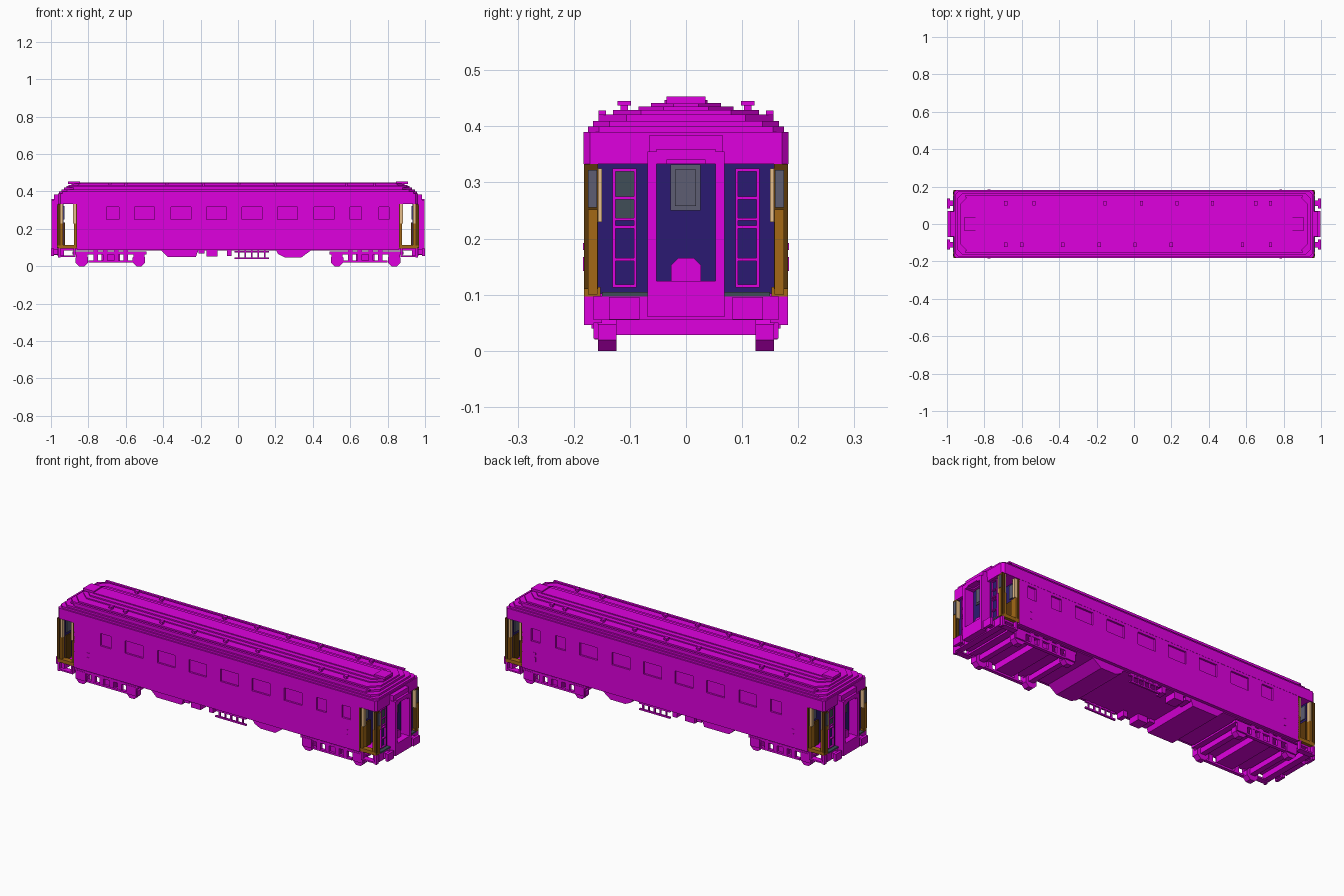
import bpy, bmesh, math

cube = bpy.data.objects.get("Cube")
if cube:
    bpy.data.objects.remove(cube, do_unlink=True)


def material(name, rgb):
    m = bpy.data.materials.new(name)
    m.use_nodes = True
    m.diffuse_color = (*rgb, 1)
    b = m.node_tree.nodes["Principled BSDF"]
    b.inputs["Base Color"].default_value = (*rgb, 1)
    b.inputs["Roughness"].default_value = 0.8
    return m


MAGENTA = material("magenta", (0.74, 0.0, 0.74))
BLUE = material("dark blue", (0.024, 0.010, 0.17))
BROWN = material("dark brown", (0.105, 0.04, 0.003))
GOLD = material("golden brown", (0.37, 0.14, 0.008))
TAN = material("tan", (0.85, 0.55, 0.27))
GREY = material("grey", (0.11, 0.11, 0.17))
SLATE = material("slate", (0.05, 0.075, 0.095))

# Symmetry sets: signs applied to x and y
ONE = [(1, 1)]
ENDS = [(1, 1), (-1, 1)]
SIDES = [(1, 1), (1, -1)]
TURN = [(1, 1), (-1, -1)]
FOUR = [(1, 1), (-1, 1), (1, -1), (-1, -1)]


def finish(name, bm, mat):
    bmesh.ops.recalc_face_normals(bm, faces=bm.faces)
    me = bpy.data.meshes.new(name)
    bm.to_mesh(me)
    bm.free()
    me.materials.append(mat)
    ob = bpy.data.objects.new(name, me)
    bpy.context.collection.objects.link(ob)


def prisms(name, mat, items, sym=ONE):
    """items: (outline points, start, end, axis); outline is xy for 'z', xz for 'y', yz for 'x'."""
    place = {"z": lambda p, t: (p[0], p[1], t),
             "y": lambda p, t: (p[0], t, p[1]),
             "x": lambda p, t: (t, p[0], p[1])}
    bm = bmesh.new()
    for sx, sy in sym:
        for pts, a, b, axis in items:
            rings = []
            for t in (a, b):
                ring = []
                for p in pts:
                    x, y, z = place[axis](p, t)
                    ring.append(bm.verts.new((x * sx, y * sy, z)))
                rings.append(ring)
            bm.faces.new(rings[0])
            bm.faces.new(rings[1][::-1])
            for i in range(len(pts)):
                j = (i + 1) % len(pts)
                bm.faces.new((rings[0][i], rings[0][j], rings[1][j], rings[1][i]))
    finish(name, bm, mat)


def boxes(name, mat, items, sym=ONE):
    """items: (x0, x1, y0, y1, z0, z1)"""
    prisms(name, mat, [([(a, c), (b, c), (b, d), (a, d)], e, f, "z")
                       for a, b, c, d, e, f in items], sym)


def plan(hl, hw, cx, cy):
    """Rectangle outline with cut corners."""
    return [(hl, -hw + cy), (hl, hw - cy), (hl - cx, hw), (-hl + cx, hw),
            (-hl, hw - cy), (-hl, -hw + cy), (-hl + cx, -hw), (hl - cx, -hw)]


# Side walls: bands and piers around recessed windows
windows = [(-0.67, 0.033), (-0.50, 0.054), (-0.305, 0.054), (-0.115, 0.054), (0.075, 0.054),
           (0.265, 0.054), (0.46, 0.054), (0.63, 0.03), (0.78, 0.026)]
Y0, Y1 = -0.182, -0.16
wall = [(-0.86, 0.86, Y0, Y1, 0.09, 0.25), (-0.86, 0.86, Y0, Y1, 0.318, 0.35)]
edge = -0.86
for cx, hw in windows:
    wall.append((edge, cx - hw, Y0, Y1, 0.25, 0.318))
    edge = cx + hw
wall.append((edge, 0.86, Y0, Y1, 0.25, 0.318))
boxes("side_wall", MAGENTA, wall, SIDES)
boxes("window_pane", MAGENTA, [(cx - hw, cx + hw, -0.172, -0.162, 0.25, 0.318)
                               for cx, hw in windows], SIDES)
boxes("side_handle", MAGENTA, [(x - 0.007, x + 0.007, -0.184, -0.178, z, z + h)
                               for x in (-0.775, 0.785)
                               for z, h in ((0.142, 0.025), (0.18, 0.012))], SIDES)

# Floor and bulkheads
boxes("floor", MAGENTA, [(-0.955, 0.955, -0.165, 0.165, 0.085, 0.102)])
boxes("bulkhead", BLUE, [(0.845, 0.86, -0.16, 0.16, 0.10, 0.345)], ENDS)

# Stepped roof
prisms("roof", MAGENTA, [
    (plan(0.962, 0.183, 0.012, 0.012), 0.333, 0.39, "z"),
    (plan(0.958, 0.175, 0.02, 0.02), 0.39, 0.40, "z"),
    (plan(0.945, 0.166, 0.03, 0.03), 0.40, 0.41, "z"),
    (plan(0.93, 0.156, 0.05, 0.05), 0.41, 0.421, "z"),
    (plan(0.918, 0.13, 0.05, 0.05), 0.421, 0.429, "z"),
    (plan(0.905, 0.085, 0.05, 0.045), 0.429, 0.435, "z"),
    (plan(0.89, 0.062, 0.04, 0.04), 0.435, 0.442, "z"),
    (plan(0.875, 0.038, 0.03, 0.025), 0.442, 0.447, "z")])
boxes("roof_gutter", MAGENTA, [(-0.90, 0.90, 0.143, 0.156, 0.42, 0.428)], SIDES)
boxes("roof_end_cap", MAGENTA, [(0.845, 0.91, -0.035, 0.035, 0.44, 0.453)], ENDS)

# Roof ventilators: a stem under a small cap
vents = [(x, 0.11) for x in (-0.685, -0.535, -0.155, 0.04, 0.23, 0.42, 0.65, 0.73)]
vents += [(x, -0.11) for x in (-0.685, -0.60, -0.38, -0.185, 0.005, 0.20, 0.58, 0.73)]
boxes("roof_vent", MAGENTA,
      [(x - 0.006, x + 0.006, y - 0.007, y + 0.007, 0.42, 0.437) for x, y in vents] +
      [(x - 0.009, x + 0.009, y - 0.012, y + 0.012, 0.437, 0.445) for x, y in vents])

# Entrance frames at the four corners
boxes("door_post", BROWN, [(0.948, 0.964, 0.157, 0.182, 0.11, 0.333),
                           (0.857, 0.867, 0.157, 0.182, 0.10, 0.333)], FOUR)
boxes("door_sill", GOLD, [(0.862, 0.96, 0.152, 0.182, 0.095, 0.114)], FOUR)
boxes("door_jamb", GOLD, [(0.955, 0.967, 0.158, 0.175, 0.10, 0.252),
                          (0.936, 0.948, 0.157, 0.178, 0.112, 0.23),
                          (0.867, 0.877, 0.140, 0.178, 0.112, 0.23)], FOUR)
boxes("door_trim", TAN, [(0.936, 0.967, 0.150, 0.157, 0.23, 0.325),
                         (0.936, 0.948, 0.157, 0.176, 0.23, 0.333),
                         (0.867, 0.883, 0.158, 0.176, 0.23, 0.333)], FOUR)
boxes("door_glass", GREY, [(0.96, 0.967, 0.159, 0.175, 0.255, 0.322)], FOUR)

# Open door leaves folded back inside the vestibule
boxes("door_leaf", BROWN, [(0.859, 0.867, 0.095, 0.157, 0.102, 0.235),
                           (0.926, 0.934, 0.110, 0.157, 0.102, 0.235)], FOUR)
boxes("leaf_glass", GREY, [(0.859, 0.866, 0.115, 0.157, 0.25, 0.322),
                           (0.927, 0.934, 0.115, 0.150, 0.25, 0.322)], FOUR)

# End wall, central door and side gates
boxes("end_wall", BLUE, [(0.932, 0.946, -0.157, 0.157, 0.102, 0.337)], ENDS)
boxes("vestibule_tread", SLATE, [(0.944, 0.967, -0.15, 0.15, 0.097, 0.105)], ENDS)
boxes("door_window", GREY, [(0.945, 0.95, -0.028, 0.026, 0.25, 0.332),
                            (0.949, 0.953, -0.02, 0.018, 0.258, 0.323)], ENDS)
prisms("door_foot", MAGENTA, [([(-0.027, 0.12), (0.027, 0.12), (0.027, 0.152), (0.014, 0.165),
                                (-0.014, 0.165), (-0.027, 0.152)], 0.945, 0.965, "x")], ENDS)
gate = [(0.945, 0.957, y, y + 0.005, 0.113, 0.325) for y in (0.088, 0.126)]
gate += [(0.945, 0.957, 0.088, 0.131, z, z + 0.005)
         for z in (0.113, 0.16, 0.218, 0.232, 0.27, 0.32)]
boxes("end_gate", MAGENTA, gate, FOUR)
boxes("gate_glass", SLATE, [(0.945, 0.95, -0.126, -0.093, 0.237, 0.27),
                            (0.945, 0.95, -0.126, -0.093, 0.275, 0.32)], TURN)

# Gangway hood around the central door
boxes("gangway", MAGENTA, [(0.94, 0.998, 0.053, 0.069, 0.06, 0.355),
                           (0.94, 0.998, -0.069, -0.053, 0.06, 0.355),
                           (0.94, 0.998, -0.053, 0.053, 0.34, 0.36),
                           (0.94, 0.998, -0.053, 0.053, 0.06, 0.124),
                           (0.95, 0.985, -0.066, 0.066, 0.355, 0.384)], ENDS)
boxes("gangway_corner", MAGENTA, [(0.94, 0.998, 0.035, 0.053, 0.333, 0.34)], FOUR)

# End beam, buffers and entrance steps
boxes("end_beam", MAGENTA, [(0.93, 0.965, -0.165, 0.165, 0.055, 0.098)], ENDS)
boxes("buffer", MAGENTA, [(0.96, 0.985, 0.095, 0.125, 0.062, 0.092),
                          (0.985, 1.0, 0.083, 0.137, 0.056, 0.096)], FOUR)
boxes("entrance_step", MAGENTA, [(0.87, 0.96, 0.15, 0.182, 0.05, 0.058),
                                 (0.87, 0.88, 0.165, 0.182, 0.05, 0.097),
                                 (0.95, 0.962, 0.165, 0.182, 0.046, 0.097)], FOUR)

# Bogies: wheels, axles, side trusses and cross beams
wheels, axles, truss = [], [], []
for cx in (0.53, 0.835):
    ring = [(cx + 0.036 * math.cos(math.radians(22.5 + 45 * i)),
             0.0333 + 0.036 * math.sin(math.radians(22.5 + 45 * i))) for i in range(8)]
    wheels.append((ring, 0.124, 0.157, "y"))
    axles.append((cx - 0.015, cx + 0.015, -0.13, 0.13, 0.028, 0.058))
    truss.append((cx - 0.03, cx + 0.03, 0.15, 0.165, 0.022, 0.07))
truss += [(0.49, 0.885, 0.145, 0.163, 0.064, 0.078), (0.56, 0.80, 0.145, 0.163, 0.02, 0.03)]
truss += [(x - 0.012, x + 0.012, 0.148, 0.162, 0.028, 0.09) for x in (0.60, 0.65, 0.71, 0.76)]
prisms("wheel", MAGENTA, wheels, FOUR)
boxes("bogie_axle", MAGENTA, axles, ENDS)
boxes("bogie_side", MAGENTA, truss, FOUR)
boxes("bogie_deck", MAGENTA, [(0.49, 0.885, -0.15, 0.15, 0.064, 0.074),
                              (0.63, 0.73, -0.15, 0.15, 0.03, 0.066)], ENDS)

# Underfloor equipment
prisms("underfloor_tank", MAGENTA, [
    ([(-0.42, 0.092), (-0.375, 0.05), (-0.225, 0.05), (-0.21, 0.092)], -0.165, 0.165, "y"),
    ([(0.20, 0.092), (0.215, 0.065), (0.25, 0.048), (0.34, 0.048), (0.40, 0.092)],
     -0.165, 0.165, "y")])
boxes("underfloor_box", MAGENTA, [(-0.21, -0.18, -0.165, -0.10, 0.068, 0.09),
                                  (-0.168, -0.11, -0.165, -0.10, 0.052, 0.09),
                                  (-0.06, -0.035, -0.165, -0.12, 0.055, 0.09)], SIDES)
rack = [(-0.02, 0.165, -0.168, -0.158, z, z + 0.008) for z in (0.04, 0.074)]
rack += [(x, x + 0.008, -0.167, -0.159, 0.04, 0.09) for x in (0.0, 0.035, 0.07, 0.105, 0.14)]
boxes("underfloor_rack", MAGENTA, rack, SIDES)
